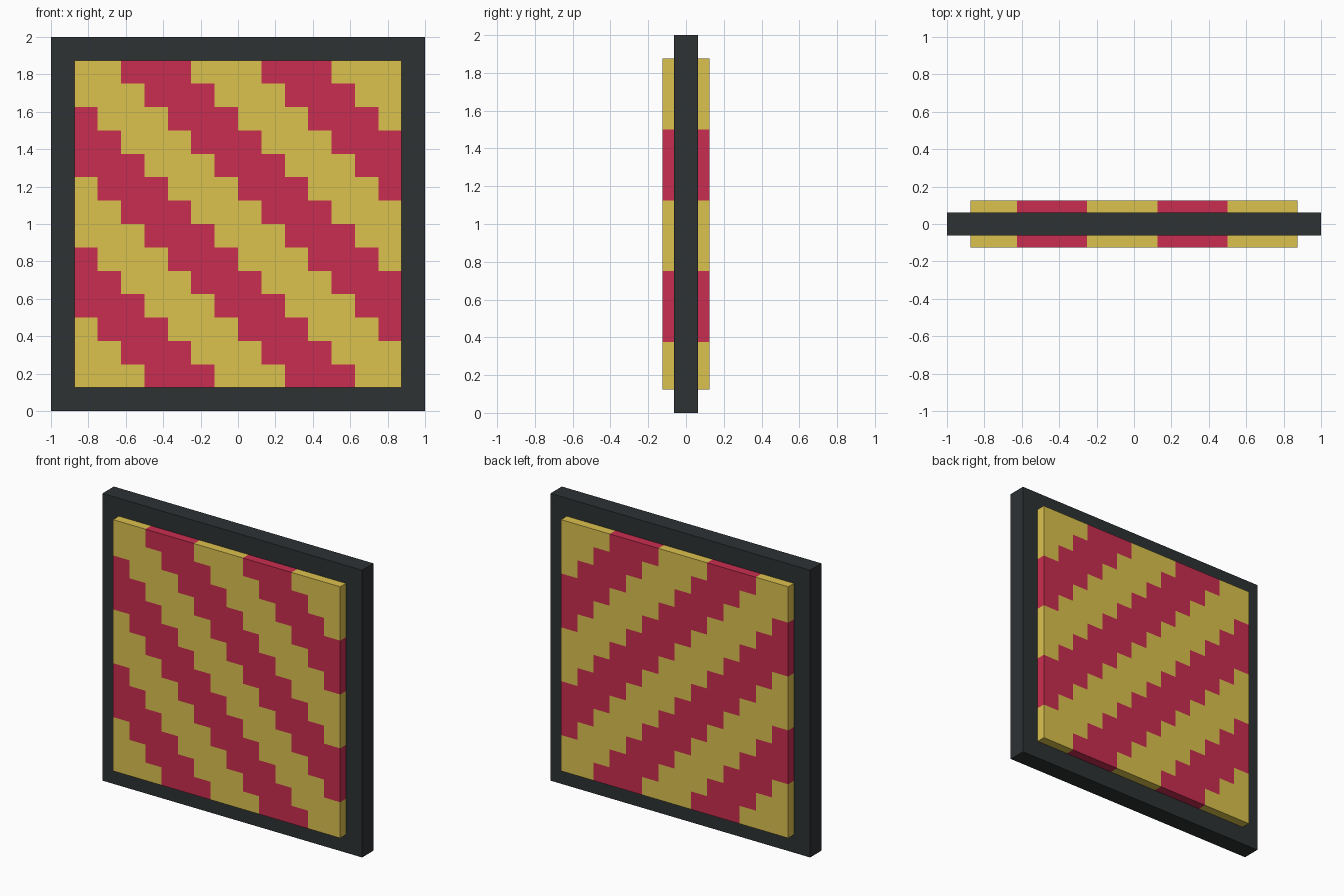
import bpy, bmesh
from math import floor, radians
from mathutils import Matrix

if "Cube" in bpy.data.objects:
    bpy.data.objects.remove(bpy.data.objects["Cube"])

CELL = 0.125   # one mosaic square
N = 14         # squares per side of the panel


def material(name, rgb):
    mat = bpy.data.materials.new(name)
    mat.diffuse_color = (*rgb, 1)
    mat.use_nodes = True
    mat.node_tree.nodes["Principled BSDF"].inputs["Base Color"].default_value = mat.diffuse_color
    return mat


def upright_sheet(name, cells, thickness, mats, paint=None, keep=None):
    """Square grid standing in the xz plane, thickened equally to both sides."""
    bm = bmesh.new()
    half = cells * CELL / 2
    bmesh.ops.create_grid(bm, x_segments=cells, y_segments=cells, size=half)
    drop = []
    for f in bm.faces:
        c = f.calc_center_median()
        col = floor((c.x + half) / CELL)
        row = floor((half - c.y) / CELL)      # counted from the top
        if keep and not keep(col, row):
            drop.append(f)
        elif paint:
            f.material_index = paint(col, row)
    bmesh.ops.delete(bm, geom=drop, context='FACES')
    bm.transform(Matrix.Translation((0, 0, 1)) @ Matrix.Rotation(radians(90), 4, 'X'))
    mesh = bpy.data.meshes.new(name)
    bm.to_mesh(mesh)
    bm.free()
    for m in mats:
        mesh.materials.append(m)
    ob = bpy.data.objects.new(name, mesh)
    bpy.context.collection.objects.link(ob)
    solid = ob.modifiers.new("thickness", 'SOLIDIFY')
    solid.thickness = thickness
    solid.offset = 0
    return ob


dark = material("dark_frame", (0.027, 0.032, 0.034))
yellow = material("yellow", (0.716, 0.539, 0.076))
red = material("red", (0.591, 0.027, 0.080))

# Thin dark border, one square wide
upright_sheet("frame", N + 2, CELL, [dark],
              keep=lambda c, r: c in (0, N + 1) or r in (0, N + 1))

# Thicker panel with stepped diagonal stripes, three squares wide, seen on both faces
upright_sheet("striped_panel", N, 2 * CELL, [yellow, red],
              paint=lambda c, r: int((c - r) % 6 in (2, 3, 4)))
